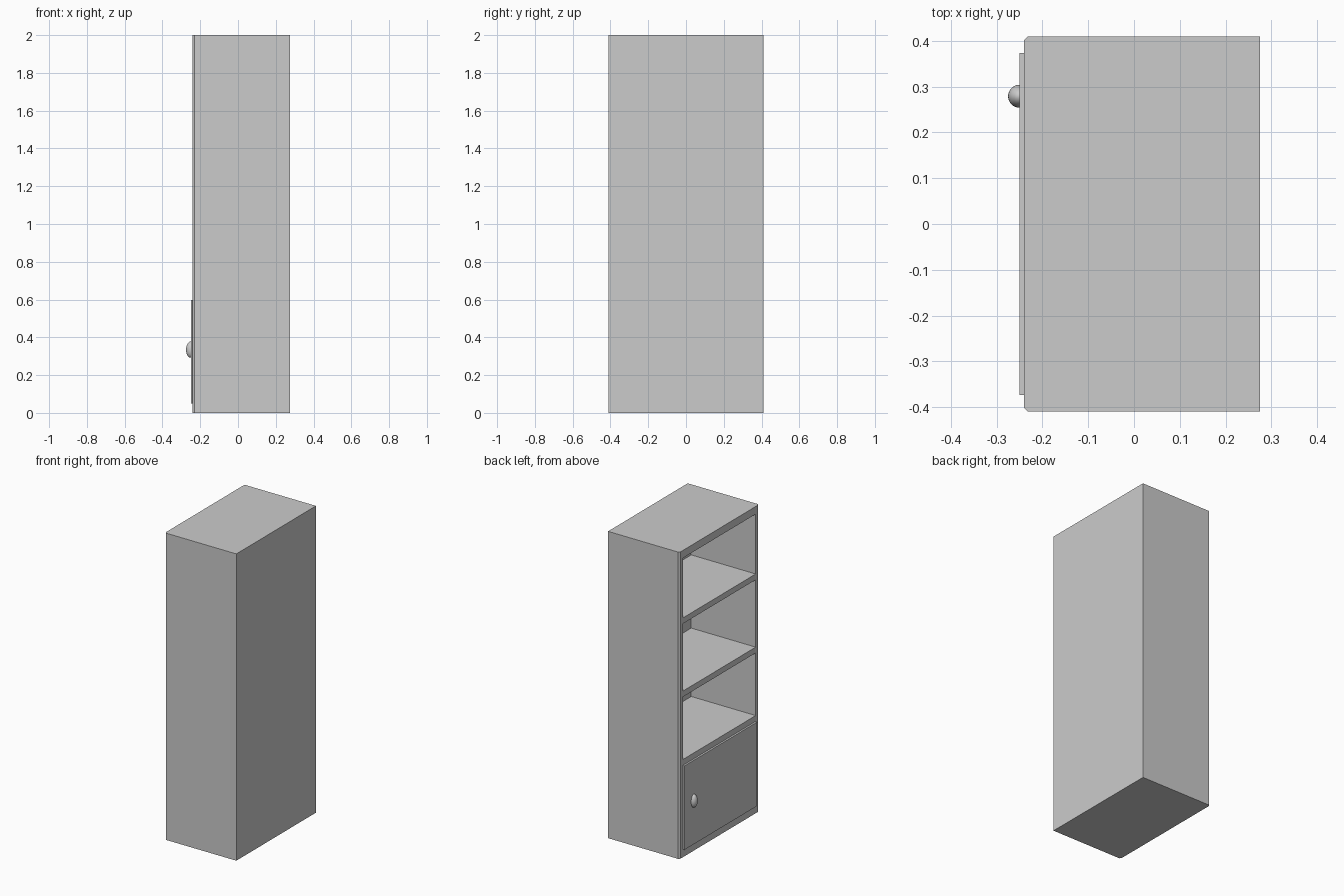
import bpy
import bmesh
from mathutils import Vector

cube = bpy.data.objects.get("Cube")
if cube:
    bpy.data.objects.remove(cube, do_unlink=True)

# One plain grey for the whole cabinet
grey = bpy.data.materials.new("plain grey")
grey.use_nodes = True
colour = (0.6, 0.6, 0.6, 1)
grey.diffuse_color = colour
grey.node_tree.nodes["Principled BSDF"].inputs["Base Color"].default_value = colour

FRONT, BACK = -0.24, 0.275      # open side faces -x
HALF_W, HEIGHT = 0.41, 2.0
BOARD = 0.05                    # top, bottom and back thickness
OPEN_W = 0.375                  # half width of the opening
INNER_BACK = BACK - BOARD


def finish(name, bm):
    bmesh.ops.recalc_face_normals(bm, faces=bm.faces)
    mesh = bpy.data.meshes.new(name)
    bm.to_mesh(mesh)
    bm.free()
    mesh.materials.append(grey)
    obj = bpy.data.objects.new(name, mesh)
    bpy.context.collection.objects.link(obj)
    return obj


def box_mesh(low, high):
    bm = bmesh.new()
    bmesh.ops.create_cube(bm, size=1)
    low, high = Vector(low), Vector(high)
    for v in bm.verts:
        v.co = (low + high) / 2 + v.co * (high - low)
    return bm


# Carcass: a block with chamfered front uprights and a hollowed front
bm = box_mesh((FRONT, -HALF_W, 0), (BACK, HALF_W, HEIGHT))
uprights = [e for e in bm.edges
            if all(abs(v.co.x - FRONT) < 0.001 for v in e.verts)
            and abs(e.verts[0].co.z - e.verts[1].co.z) > 1]
bmesh.ops.bevel(bm, geom=uprights, offset=0.009, segments=1, affect='EDGES')
bm.normal_update()
front = min(bm.faces, key=lambda f: f.calc_center_median().x)
for depth in (FRONT, INNER_BACK):
    bmesh.ops.inset_individual(bm, faces=[front], thickness=0.01)
    for v in front.verts:
        v.co = (depth,
                OPEN_W if v.co.y > 0 else -OPEN_W,
                HEIGHT - BOARD if v.co.z > 1 else BOARD)
finish("carcass", bm)

# Shelves, flush with the front frame
for label, top in (("lower", 0.637), ("middle", 1.083), ("upper", 1.56)):
    finish(label + "_shelf", box_mesh((FRONT, -OPEN_W, top - 0.038),
                                      (INNER_BACK, OPEN_W, top)))

# Door, standing slightly proud of the frame
finish("door", box_mesh((-0.25, -0.373, 0.05), (-0.225, 0.373, 0.597)))

# Oval door knob
bm = bmesh.new()
bmesh.ops.create_uvsphere(bm, u_segments=32, v_segments=16, radius=1)
bmesh.ops.scale(bm, vec=(0.025, 0.025, 0.043), verts=bm.verts)
bmesh.ops.translate(bm, vec=(-0.25, 0.279, 0.335), verts=bm.verts)
for f in bm.faces:
    f.smooth = True
finish("door_knob", bm)
